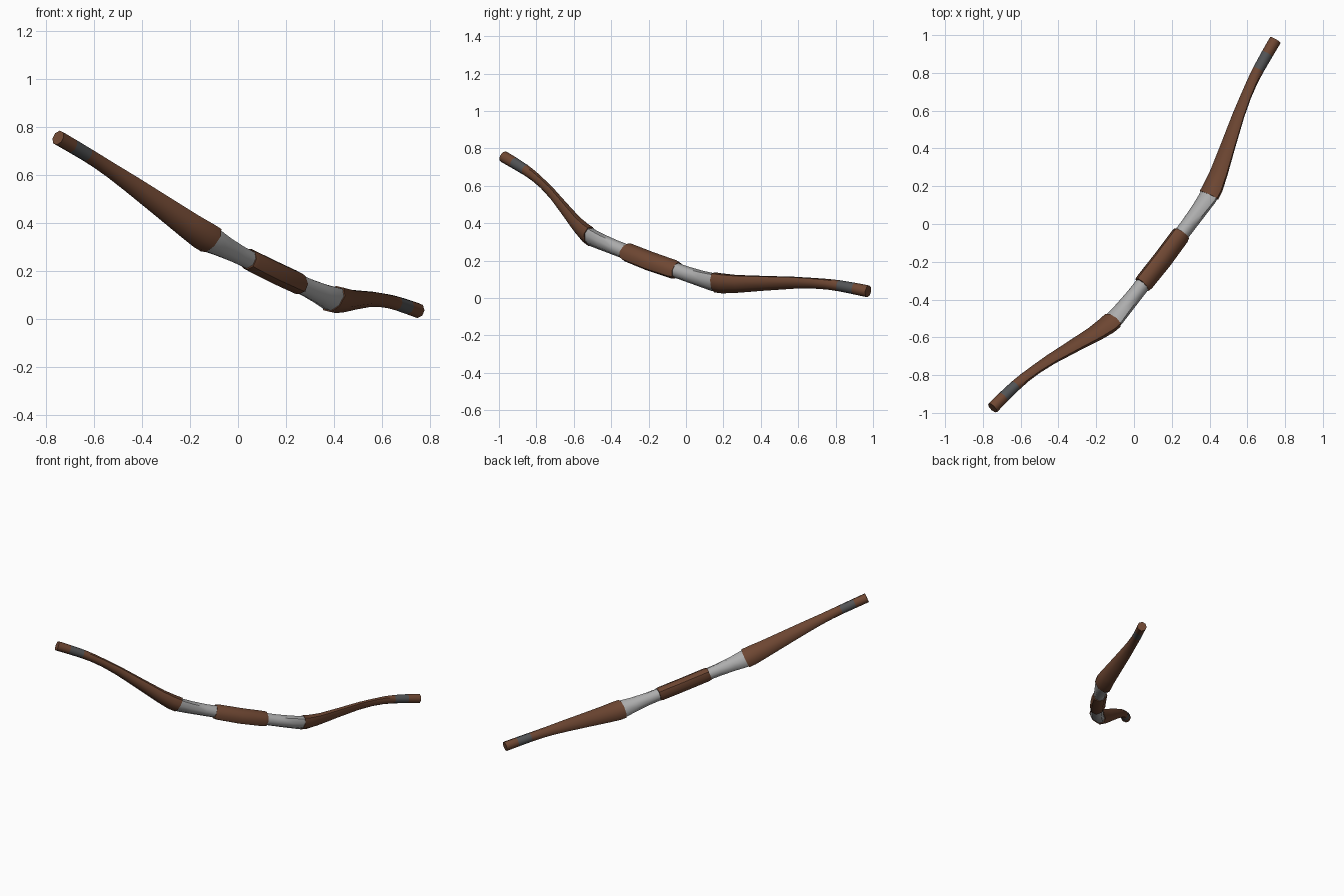
import bpy, bmesh, math
from mathutils import Vector

if "Cube" in bpy.data.objects:
    bpy.data.objects.remove(bpy.data.objects["Cube"])

# Bow plane: U runs tip to tip, D points to the bulge side, N is across the limbs
U = Vector((0.585, 0.761, -0.281)).normalized()
D = Vector((0.48, -0.605, -0.637))
D = (D - U * D.dot(U)).normalized()
N = U.cross(D)
MID = Vector((0, 0, 0.395))
SIDES = 8


def material(name, color):
    m = bpy.data.materials.new(name)
    m.diffuse_color = (*color, 1)
    m.use_nodes = True
    m.node_tree.nodes["Principled BSDF"].inputs["Base Color"].default_value = m.diffuse_color
    return m


brown = material("brown wood", (0.16, 0.064, 0.033))
grey = material("light grey metal", (0.42, 0.42, 0.42))
dark = material("dark grey binding", (0.085, 0.088, 0.092))


def tube(name, stations, mats, side=1, band=None):
    """Loft elliptical rings; station = (along, depth, width, thickness)."""
    bm = bmesh.new()
    rings = []
    for i, (s, t, w, h) in enumerate(stations):
        a, b = stations[max(i - 1, 0)], stations[min(i + 1, len(stations) - 1)]
        tan = (U * (b[0] - a[0]) * side + D * (b[1] - a[1])).normalized()
        out = N.cross(tan)
        c = MID + U * s * side + D * t
        ring = []
        for k in range(SIDES):
            an = 2 * math.pi * k / SIDES
            ring.append(bm.verts.new(c + N * math.sin(an) * w / 2 + out * math.cos(an) * h / 2))
        rings.append(ring)
    for i in range(len(rings) - 1):
        for k in range(SIDES):
            j = (k + 1) % SIDES
            f = bm.faces.new((rings[i][k], rings[i][j], rings[i + 1][j], rings[i + 1][k]))
            mid = (stations[i][0] + stations[i + 1][0]) / 2
            if band and band[0] < mid < band[1]:
                f.material_index = 1
    bm.faces.new(rings[0])
    bm.faces.new(rings[-1])
    bmesh.ops.recalc_face_normals(bm, faces=bm.faces)
    me = bpy.data.meshes.new(name)
    bm.to_mesh(me)
    bm.free()
    for m in mats:
        me.materials.append(m)
    ob = bpy.data.objects.new(name, me)
    bpy.context.collection.objects.link(ob)
    bpy.ops.object.select_all(action='DESELECT')
    ob.select_set(True)
    bpy.context.view_layer.objects.active = ob
    bpy.ops.object.shade_smooth_by_angle(angle=math.radians(50))


# Wooden grip, slightly thicker than the metal beside it
tube("grip", [(-0.18, 0.308, 0.085, 0.100), (-0.16, 0.310, 0.092, 0.110),
              (0, 0.314, 0.092, 0.114),
              (0.16, 0.310, 0.092, 0.110), (0.18, 0.308, 0.085, 0.100)], [brown])

for side, label in ((-1, "upper"), (1, "lower")):
    # Metal riser flaring from grip to limb
    tube(label + "_riser", [(0.15, 0.310, 0.080, 0.082), (0.25, 0.309, 0.084, 0.080),
                            (0.35, 0.305, 0.098, 0.079), (0.42, 0.300, 0.115, 0.079),
                            (0.47, 0.290, 0.122, 0.076)], [grey], side)
    # Tapering recurved limb with a dark binding near the tip
    tube(label + "_limb", [(0.435, 0.297, 0.130, 0.086), (0.48, 0.286, 0.130, 0.084),
                           (0.56, 0.255, 0.118, 0.072), (0.70, 0.188, 0.099, 0.058),
                           (0.85, 0.117, 0.080, 0.048), (0.95, 0.077, 0.068, 0.046),
                           (1.03, 0.050, 0.063, 0.051), (1.10, 0.032, 0.062, 0.057),
                           (1.195, 0.014, 0.063, 0.062), (1.28, 0.0, 0.064, 0.064)],
         [brown, dark], side, (1.10, 1.195))
